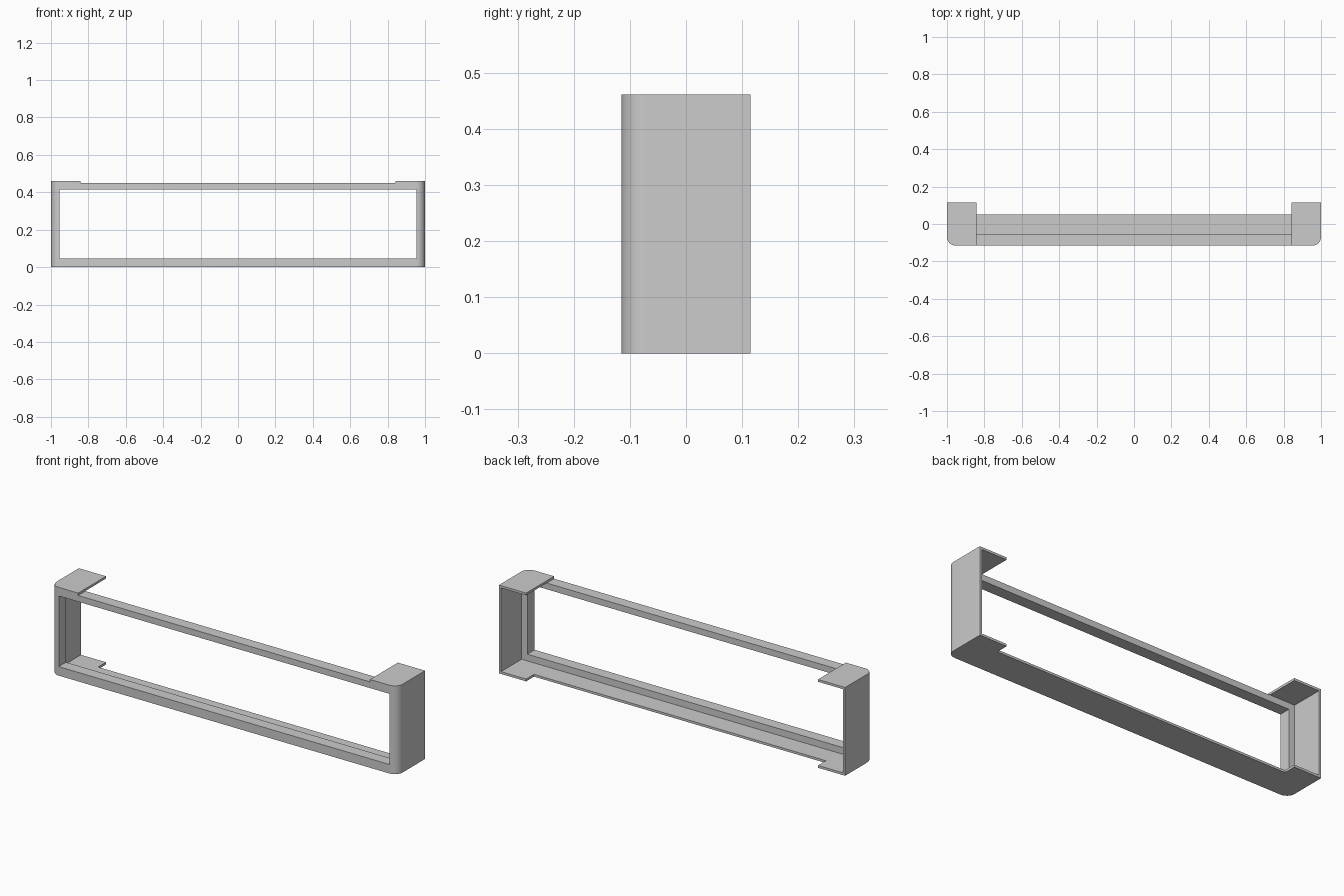
import bpy, bmesh, math

if "Cube" in bpy.data.objects:
    bpy.data.objects.remove(bpy.data.objects["Cube"])


def prism(name, outline, z0, z1):
    """Solid made by raising an xy outline from z0 to z1."""
    bm = bmesh.new()
    base = bm.faces.new([bm.verts.new((x, y, z0)) for x, y in outline])
    new = bmesh.ops.extrude_face_region(bm, geom=[base])["geom"]
    bmesh.ops.translate(bm, vec=(0, 0, z1 - z0),
                        verts=[v for v in new if isinstance(v, bmesh.types.BMVert)])
    bmesh.ops.recalc_face_normals(bm, faces=bm.faces)
    me = bpy.data.meshes.new(name)
    bm.to_mesh(me)
    bm.free()
    ob = bpy.data.objects.new(name, me)
    bpy.context.collection.objects.link(ob)
    return ob


def cut(body, name, x, y0, y1, z0, z1):
    """Remove a box, symmetric in x, from the body."""
    box = prism(name, [(-x, y0), (x, y0), (x, y1), (-x, y1)], z0, z1)
    box.hide_render = True
    mod = body.modifiers.new(name, 'BOOLEAN')
    mod.operation = 'DIFFERENCE'
    mod.solver = 'EXACT'
    mod.object = box
    bpy.ops.object.modifier_apply(modifier=mod.name)
    bpy.data.objects.remove(box)


D, H, R, T = 0.115, 0.461, 0.045, 0.012   # half depth, height, corner radius, wall

# Outer block with rounded front corners
right = [(1 - R + R * math.sin(a), -D + R - R * math.cos(a))
         for a in (math.pi / 2 * i / 8 for i in range(9))] + [(1, D)]
outline = right + [(-x, y) for x, y in reversed(right)]
frame = prism("bezel_frame", outline, 0, H)
bpy.context.view_layer.objects.active = frame
frame.select_set(True)

# Hollow behind the front frame, leaving thin walls
cut(frame, "cavity", 1 - T, -0.055, 1, T, H - T)
# Front window
cut(frame, "window", 0.955, -1, 0, 0.047, 0.416)
# Top plate removed between the end tabs
cut(frame, "top_gap", 0.843, -1, 1, H - T - 0.0005, 1)
# Floor set back between the end tabs
cut(frame, "floor_gap", 0.843, 0.05, 1, -1, 0.1)

bpy.ops.object.shade_smooth_by_angle(angle=math.radians(30))
